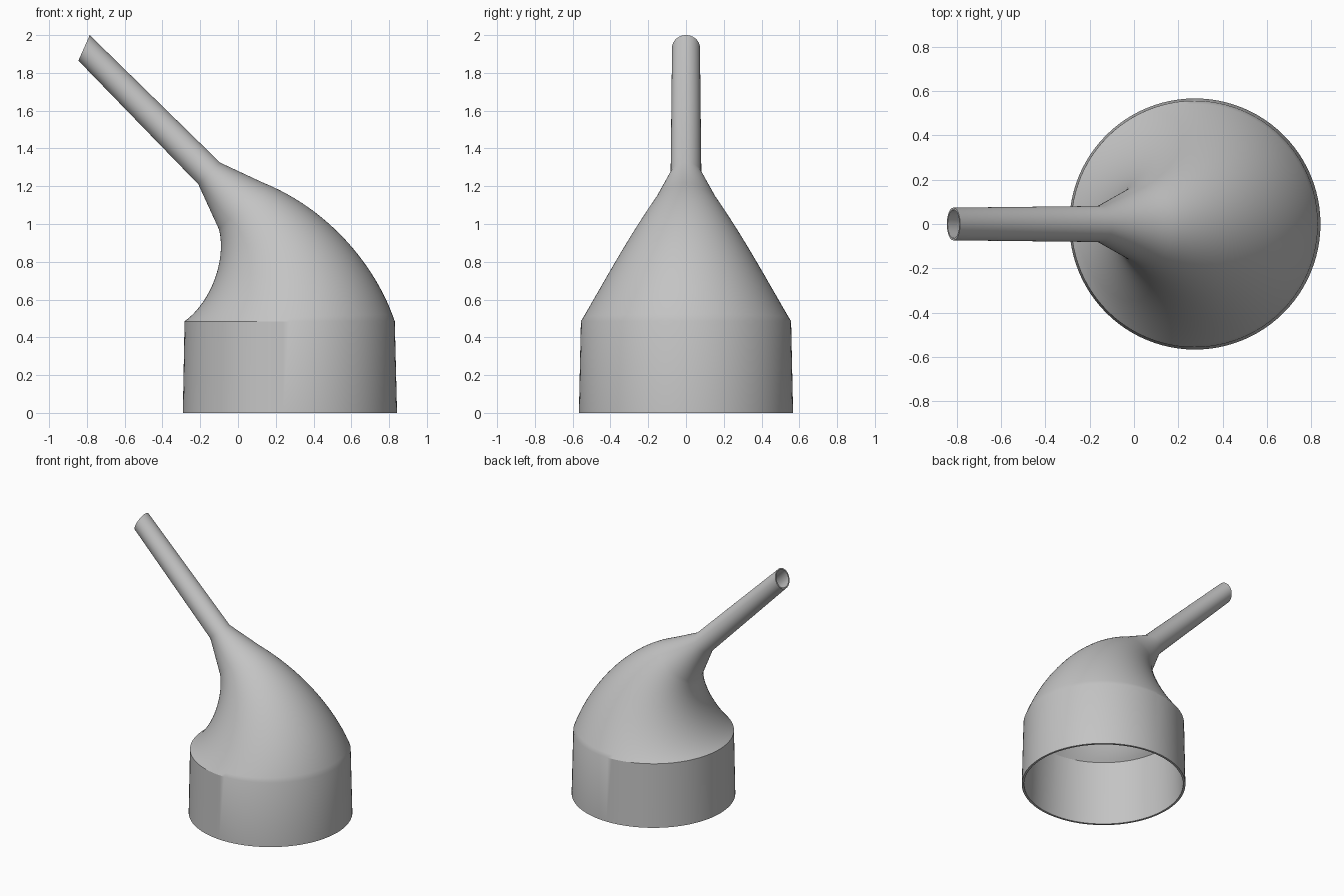
import bpy, bmesh, math
from mathutils import Vector
from mathutils.geometry import interpolate_bezier

if "Cube" in bpy.data.objects:
    bpy.data.objects.remove(bpy.data.objects["Cube"])

SIDES = 96
WALL = 0.016
NECK_STEPS = 25


def point(x, z):
    return Vector((x, 0, z))


def bezier(*pts):
    return interpolate_bezier(*[point(*p) for p in pts], NECK_STEPS)


# Each section is a pair: its left and right end in the symmetry plane
collar = [(point(-0.292, 0), point(0.842, 0))]
inner_curve = bezier((-0.283, 0.485), (-0.15, 0.58), (-0.06, 0.80), (-0.10, 0.97))
outer_curve = bezier((0.83, 0.485), (0.73, 0.78), (0.48, 1.08), (0.13, 1.22))
neck = list(zip(inner_curve, outer_curve))
spout = [(point(-0.21, 1.21), point(-0.095, 1.325)),
         (point(-0.845, 1.865), point(-0.785, 2.0))]
sections = collar + neck + spout


def add_ring(bm, section, inset):
    """Circle of vertices spanning the section, shrunk by the inset."""
    a, b = section
    centre = (a + b) / 2
    axis = (b - a).normalized()
    radius = (b - a).length / 2 - inset
    ring = []
    for i in range(SIDES):
        t = math.tau * i / SIDES
        ring.append(bm.verts.new(centre + axis * radius * math.cos(t)
                                 + Vector((0, radius * math.sin(t), 0))))
    return ring


# Outer skin going up, inner skin coming back down, joined at both rims
bm = bmesh.new()
rings = [add_ring(bm, s, 0) for s in sections]
rings += [add_ring(bm, s, WALL if s is not sections[-1] else WALL * 0.6)
          for s in reversed(sections)]
for k, lower in enumerate(rings):
    upper = rings[(k + 1) % len(rings)]
    for i in range(SIDES):
        j = (i + 1) % SIDES
        bm.faces.new((lower[i], lower[j], upper[j], upper[i]))
bmesh.ops.recalc_face_normals(bm, faces=bm.faces)

mesh = bpy.data.meshes.new("angled_funnel")
bm.to_mesh(mesh)
bm.free()
funnel = bpy.data.objects.new("angled_funnel", mesh)
bpy.context.collection.objects.link(funnel)

# Plain grey finish
grey = bpy.data.materials.new("light_grey")
grey.use_nodes = True
colour = (0.55, 0.55, 0.55, 1)
grey.diffuse_color = colour
grey.node_tree.nodes["Principled BSDF"].inputs["Base Color"].default_value = colour
mesh.materials.append(grey)

# Smooth shading with crisp rims and collar edge
bpy.ops.object.select_all(action="DESELECT")
funnel.select_set(True)
bpy.context.view_layer.objects.active = funnel
bpy.ops.object.shade_smooth_by_angle(angle=math.radians(30))
